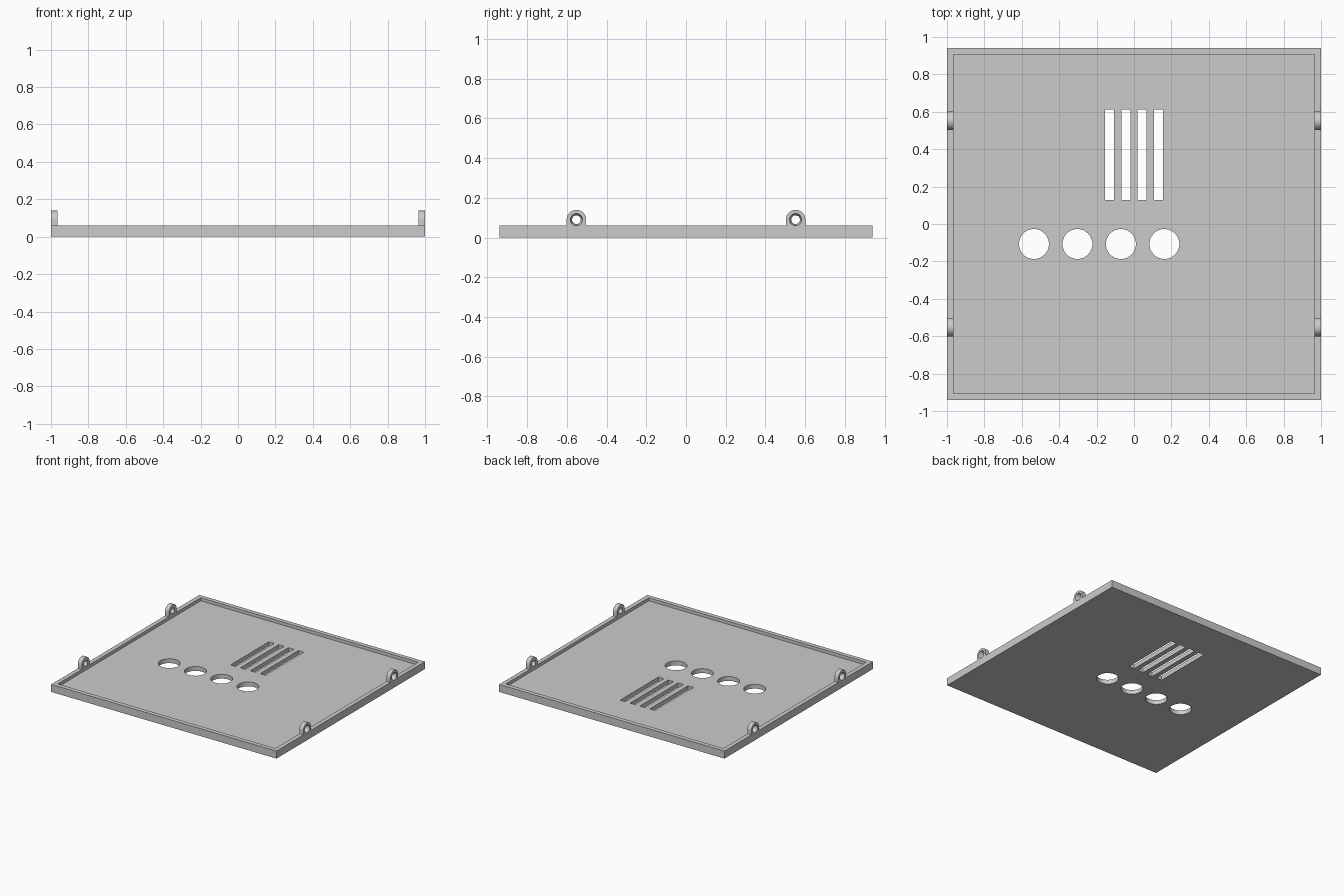
import bpy, bmesh, math
from mathutils import Matrix, Vector

if "Cube" in bpy.data.objects:
    bpy.data.objects.remove(bpy.data.objects["Cube"])

grey = bpy.data.materials.new("plain grey")
grey.use_nodes = True
grey.diffuse_color = (0.6, 0.6, 0.6, 1)
grey.node_tree.nodes["Principled BSDF"].inputs["Base Color"].default_value = (0.6, 0.6, 0.6, 1)


def finish(name, bm):
    bmesh.ops.recalc_face_normals(bm, faces=bm.faces)
    mesh = bpy.data.meshes.new(name)
    bm.to_mesh(mesh)
    bm.free()
    mesh.materials.append(grey)
    obj = bpy.data.objects.new(name, mesh)
    bpy.context.collection.objects.link(obj)
    return obj


def add_box(bm, low, high):
    low, high = Vector(low), Vector(high)
    place = Matrix.Translation((low + high) / 2) @ Matrix.Diagonal((*(high - low), 1))
    bmesh.ops.create_cube(bm, size=1, matrix=place)


def add_cone(bm, r1, r2, depth, place):
    bmesh.ops.create_cone(bm, cap_ends=True, segments=48, radius1=r1, radius2=r2,
                          depth=depth, matrix=place)


def cut(obj, cutter):
    # Apply the cut, then discard the cutter
    mod = obj.modifiers.new("cut", "BOOLEAN")
    mod.operation, mod.solver, mod.object = "DIFFERENCE", "EXACT", cutter
    bpy.context.view_layer.objects.active = obj
    bpy.ops.object.modifier_apply(modifier=mod.name)
    bpy.data.objects.remove(cutter)


def smooth(obj):
    bpy.ops.object.select_all(action="DESELECT")
    obj.select_set(True)
    bpy.context.view_layer.objects.active = obj
    bpy.ops.object.shade_smooth_by_angle(angle=math.radians(30))


X, Y, WALL, FLOOR, RIM = 1.0, 0.94, 0.035, 0.035, 0.06

# Tray with a shallow raised rim
bm = bmesh.new()
add_box(bm, (-X, -Y, 0), (X, Y, RIM))
tray = finish("tray", bm)
bm = bmesh.new()
add_box(bm, (WALL - X, WALL - Y, FLOOR), (X - WALL, Y - WALL, 0.2))
cut(tray, finish("recess_cutter", bm))

# Four slots and four round holes through the floor
bm = bmesh.new()
for i in range(4):
    x = 0.0875 * (i - 1.5)
    add_box(bm, (x - 0.024, 0.127, -0.1), (x + 0.024, 0.613, 0.1))
    add_cone(bm, 0.08, 0.08, 0.2, Matrix.Translation((-0.535 + 0.2325 * i, -0.107, 0)))
cut(tray, finish("opening_cutter", bm))
smooth(tray)

# Rounded lugs on the side rims, with holes flared towards the outside
AXIS, R = 0.09, 0.049
for side, side_name in ((1, "left"), (-1, "right")):
    for y, end_name in ((-0.552, "front"), (0.552, "back")):
        bm = bmesh.new()
        arch = [(R, RIM)] + [(R * math.cos(a), AXIS + R * math.sin(a))
                             for a in (math.pi * i / 24 for i in range(25))] + [(-R, RIM)]
        face = bm.faces.new([bm.verts.new((side * (X - WALL), y + u, z)) for u, z in arch])
        ext = bmesh.ops.extrude_face_region(bm, geom=[face])["geom"]
        bmesh.ops.translate(bm, vec=(side * WALL, 0, 0),
                            verts=[v for v in ext if isinstance(v, bmesh.types.BMVert)])
        lug = finish(f"{end_name}_{side_name}_lug", bm)
        bm = bmesh.new()
        turn = Matrix.Rotation(side * math.pi / 2, 4, "Y")
        centre = Matrix.Translation((side * (X - WALL / 2), y, AXIS))
        add_cone(bm, 0.0215, 0.031, WALL + 0.004, centre @ turn)
        cut(lug, finish("lug_hole_cutter", bm))
        smooth(lug)
